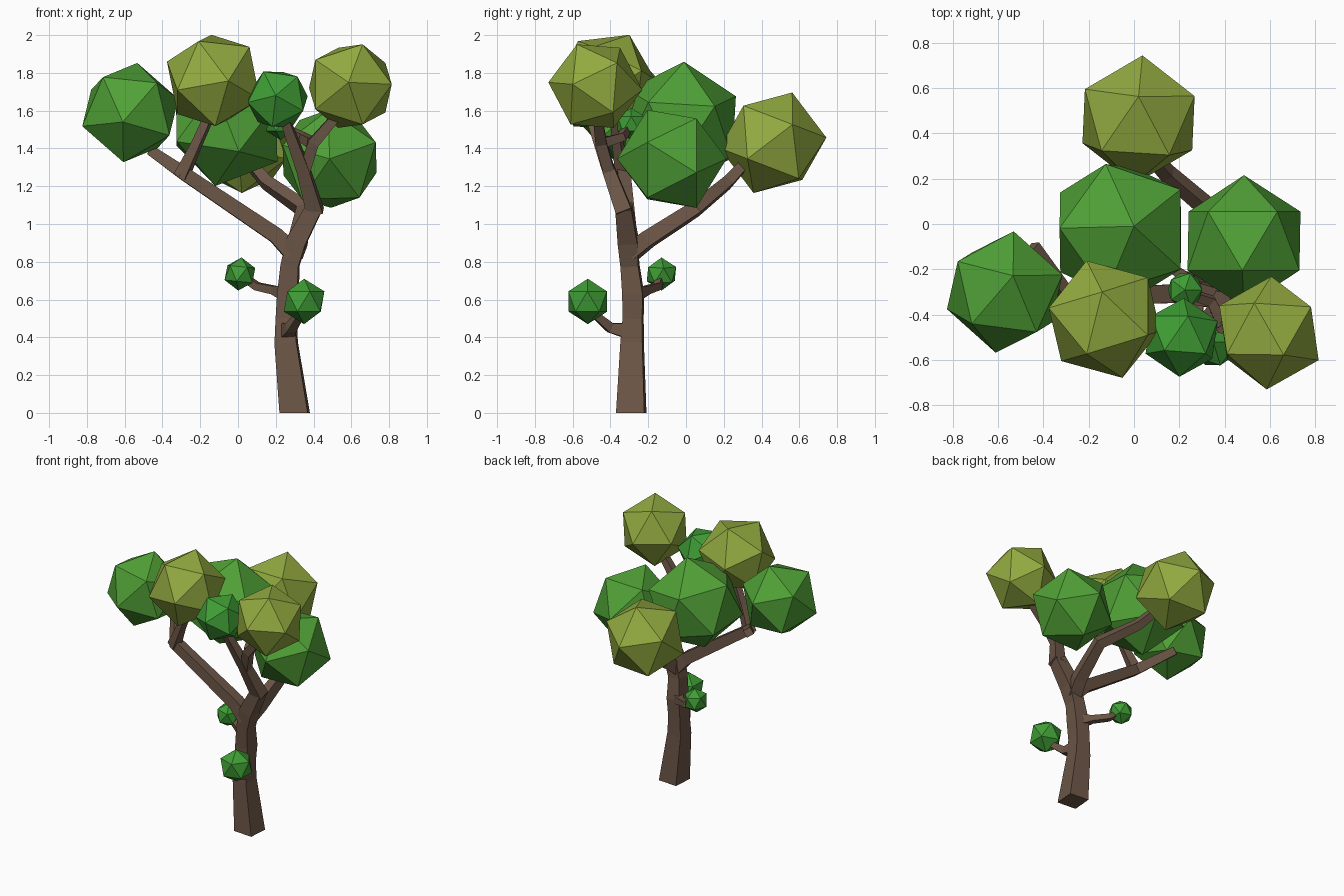
import bpy, bmesh, math
from mathutils import Vector, Matrix

if "Cube" in bpy.data.objects:
    bpy.data.objects.remove(bpy.data.objects["Cube"])


def material(name, rgb):
    m = bpy.data.materials.new(name)
    m.diffuse_color = (*rgb, 1)
    m.use_nodes = True
    m.node_tree.nodes["Principled BSDF"].inputs["Base Color"].default_value = m.diffuse_color
    return m


BARK = material("bark_brown", (0.150, 0.093, 0.062))
GREEN = material("leaf_green", (0.080, 0.352, 0.037))
OLIVE = material("leaf_olive", (0.287, 0.402, 0.051))
BRIGHT = material("small_leaf_green", (0.050, 0.340, 0.036))


def finish(name, bm, mat):
    bmesh.ops.recalc_face_normals(bm, faces=bm.faces)
    me = bpy.data.meshes.new(name)
    bm.to_mesh(me)
    bm.free()
    me.materials.append(mat)
    ob = bpy.data.objects.new(name, me)
    bpy.context.collection.objects.link(ob)
    return ob


def limb(name, pts):
    """Four-sided tapered tube through (x, y, z, half width) points."""
    bm = bmesh.new()
    P = [Vector(p[:3]) for p in pts]
    rings = []
    side = None
    for i, p in enumerate(P):
        a, b = P[max(i - 1, 0)], P[min(i + 1, len(P) - 1)]
        t = (b - a).normalized()
        if i == 0 and p.z == 0:
            t = Vector((0, 0, 1))          # flat foot on the ground
        if side is None:
            side = Vector((1, -0.08, 0)) if abs(t.z) > 0.9 else t.cross(Vector((0, 0, 1)))
        side = (side - t * side.dot(t)).normalized()
        up = t.cross(side)
        h = pts[i][3]
        rings.append([bm.verts.new(p + side * h * sx + up * h * sy)
                      for sx, sy in ((1, 1), (-1, 1), (-1, -1), (1, -1))])
    for r, s in zip(rings, rings[1:]):
        for k in range(4):
            bm.faces.new((r[k], r[(k + 1) % 4], s[(k + 1) % 4], s[k]))
    bm.faces.new(rings[0])
    bm.faces.new(rings[-1])
    return finish(name, bm, BARK)


def leaf_ball(name, centre, r, mat, pole=(0, 0, 1), ring=(1, 0, 0)):
    """Twenty-sided ball; pole and ring point at two neighbouring corners."""
    z = Vector(pole).normalized()
    x = Vector(ring)
    x = (x - z * x.dot(z)).normalized()
    rot = Matrix((x, z.cross(x), z)).transposed().to_4x4()
    bm = bmesh.new()
    bmesh.ops.create_icosphere(bm, subdivisions=1, radius=r,
                               matrix=Matrix.Translation(centre) @ rot)
    return finish(name, bm, mat)


# Trunk
limb("trunk", [(0.30, -0.29, 0, 0.075), (0.255, -0.285, 0.37, 0.058),
               (0.255, -0.28, 0.50, 0.052), (0.265, -0.28, 0.63, 0.054),
               (0.275, -0.297, 0.78, 0.047), (0.31, -0.307, 0.91, 0.052),
               (0.405, -0.33, 1.09, 0.043)])
# Main branches
limb("left_branch", [(0.29, -0.30, 0.85, 0.05), (0.20, -0.305, 0.94, 0.042),
                     (-0.29, -0.33, 1.27, 0.035), (-0.45, -0.10, 1.38, 0.027)])
limb("left_fork", [(-0.30, -0.33, 1.25, 0.034), (-0.22, -0.36, 1.42, 0.024),
                   (-0.13, -0.38, 1.62, 0.022)])
limb("back_branch", [(0.29, -0.29, 0.85, 0.045), (0.32, -0.20, 0.92, 0.042),
                     (0.35, 0.05, 1.08, 0.036), (0.15, 0.22, 1.22, 0.030),
                     (0.05, 0.33, 1.34, 0.025)])
limb("front_branch", [(0.41, -0.325, 1.06, 0.043), (0.345, -0.41, 1.29, 0.033),
                      (0.25, -0.50, 1.55, 0.024)])
limb("right_fork", [(0.35, -0.405, 1.27, 0.030), (0.40, -0.45, 1.43, 0.030),
                    (0.53, -0.47, 1.58, 0.024)])
limb("inner_fork", [(0.39, -0.44, 1.43, 0.026), (0.34, -0.34, 1.46, 0.022),
                    (0.22, -0.30, 1.52, 0.018)])
# Low twigs
limb("front_twig", [(0.26, -0.28, 0.43, 0.045), (0.28, -0.40, 0.45, 0.026),
                    (0.32, -0.47, 0.51, 0.020), (0.34, -0.51, 0.57, 0.018)])
limb("side_twig", [(0.27, -0.28, 0.63, 0.040), (0.19, -0.21, 0.65, 0.022),
                   (0.10, -0.15, 0.67, 0.020), (0.03, -0.135, 0.72, 0.018)])

# Large foliage
leaf_ball("left_foliage", (-0.57, -0.30, 1.59), 0.275, GREEN, (-.04, -.27, -.05), (-.25, 0, -.06))
leaf_ball("centre_foliage", (-0.06, -0.03, 1.53), 0.335, GREEN, (.06, .02, .33), (-.09, .28, 0))
leaf_ball("right_foliage", (0.485, -0.075, 1.345), 0.29, GREEN, (0, -.29, 0), (.28, 0, .10))
leaf_ball("back_foliage", (0.02, 0.46, 1.43), 0.285, OLIVE, (0, .10, .26), (.26, .07, 0))
leaf_ball("top_foliage", (-0.13, -0.42, 1.76), 0.27, OLIVE, (-.01, .12, .24), (-.245, 0, 0))
leaf_ball("right_top_foliage", (0.595, -0.48, 1.73), 0.25, OLIVE, (-.01, -.25, .02), (.22, 0, 0))
# Small foliage
leaf_ball("front_small_foliage", (0.21, -0.50, 1.66), 0.175, BRIGHT, (-.01, -.17, .02), (-.08, 0, .155))
leaf_ball("inner_small_foliage", (0.225, -0.29, 1.53), 0.085, BRIGHT)
leaf_ball("front_twig_leaves", (0.35, -0.52, 0.59), 0.12, BRIGHT, (0, 0, 1), (.3, -1, 0))
leaf_ball("side_twig_leaves", (0.01, -0.13, 0.735), 0.088, BRIGHT, (.1, 0, 1), (.5, -1, 0))
